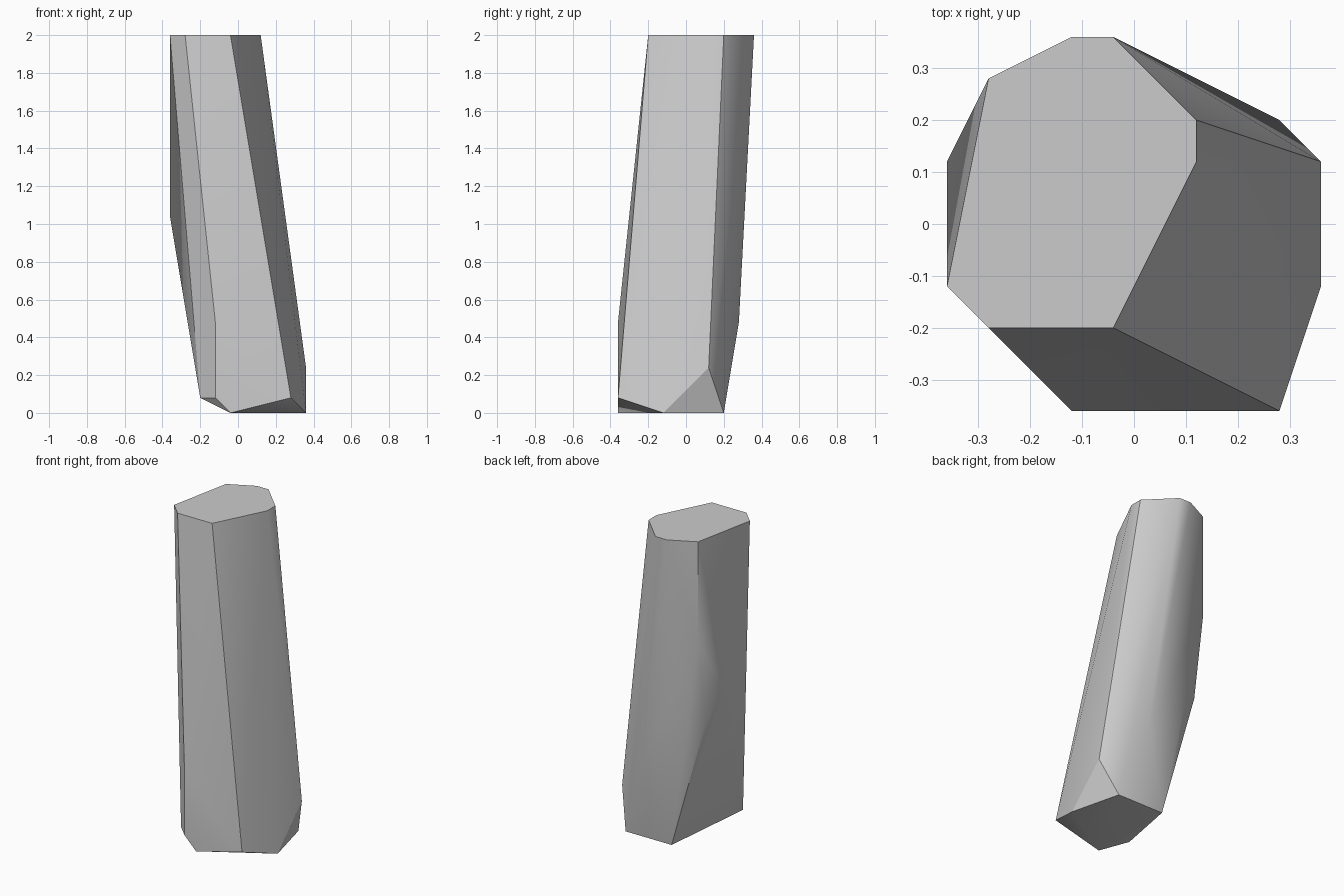
import bpy
import bmesh
import math
from mathutils import Vector

cube = bpy.data.objects.get("Cube")
if cube:
    bpy.data.objects.remove(cube, do_unlink=True)

UNIT = 0.04  # all corners sit on a fine grid

# Flat cut top, drawn as an outline
top_outline = [(-3, 9), (-1, 9), (3, 5), (3, 3), (-1, -5), (-7, -5), (-9, -3), (-7, 7)]
# Flat foot of the leaning shard
foot_outline = [(-1, -9), (9, -3), (7, 5), (-1, 5)]
# Corners on the sides: chipped lower edge, then the bends higher up
chipped_corners = [(7, -9, 2), (-3, -9, 2), (-5, -7, 2), (9, 3, 6)]
bend_corners = [(-3, -9, 12), (3, 7, 12), (-7, 5, 21), (-9, 3, 26), (-7, 7, 34)]


def at_height(outline, height):
    return [(x, y, height) for x, y in outline]


def grey_material(name, value):
    mat = bpy.data.materials.new(name)
    mat.use_nodes = True
    colour = (value, value, value, 1)
    mat.diffuse_color = colour
    for node in mat.node_tree.nodes:
        if node.type == "BSDF_PRINCIPLED":
            node.inputs["Base Color"].default_value = colour
    return mat


def convex_shard(name, corners, material):
    bm = bmesh.new()
    for corner in corners:
        bm.verts.new(Vector(corner) * UNIT)
    hull = bmesh.ops.convex_hull(bm, input=bm.verts[:])
    loose = [v for v in bm.verts if not v.link_faces]
    bmesh.ops.delete(bm, geom=loose, context="VERTS")
    # Merge the coplanar triangles of the flat ends
    bmesh.ops.dissolve_limit(bm, angle_limit=math.radians(0.5),
                             verts=bm.verts[:], edges=bm.edges[:])
    bmesh.ops.recalc_face_normals(bm, faces=bm.faces[:])
    mesh = bpy.data.meshes.new(name)
    bm.to_mesh(mesh)
    bm.free()
    mesh.materials.append(material)
    obj = bpy.data.objects.new(name, mesh)
    bpy.context.collection.objects.link(obj)
    return obj


# Stone shard
shard = convex_shard(
    "stone_shard",
    at_height(top_outline, 50) + at_height(foot_outline, 0) + chipped_corners + bend_corners,
    grey_material("stone_grey", 0.6),
)

# Soft shading over the shallow facets, crisp main edges
bpy.ops.object.select_all(action="DESELECT")
shard.select_set(True)
bpy.context.view_layer.objects.active = shard
bpy.ops.object.shade_smooth_by_angle(angle=math.radians(30))
